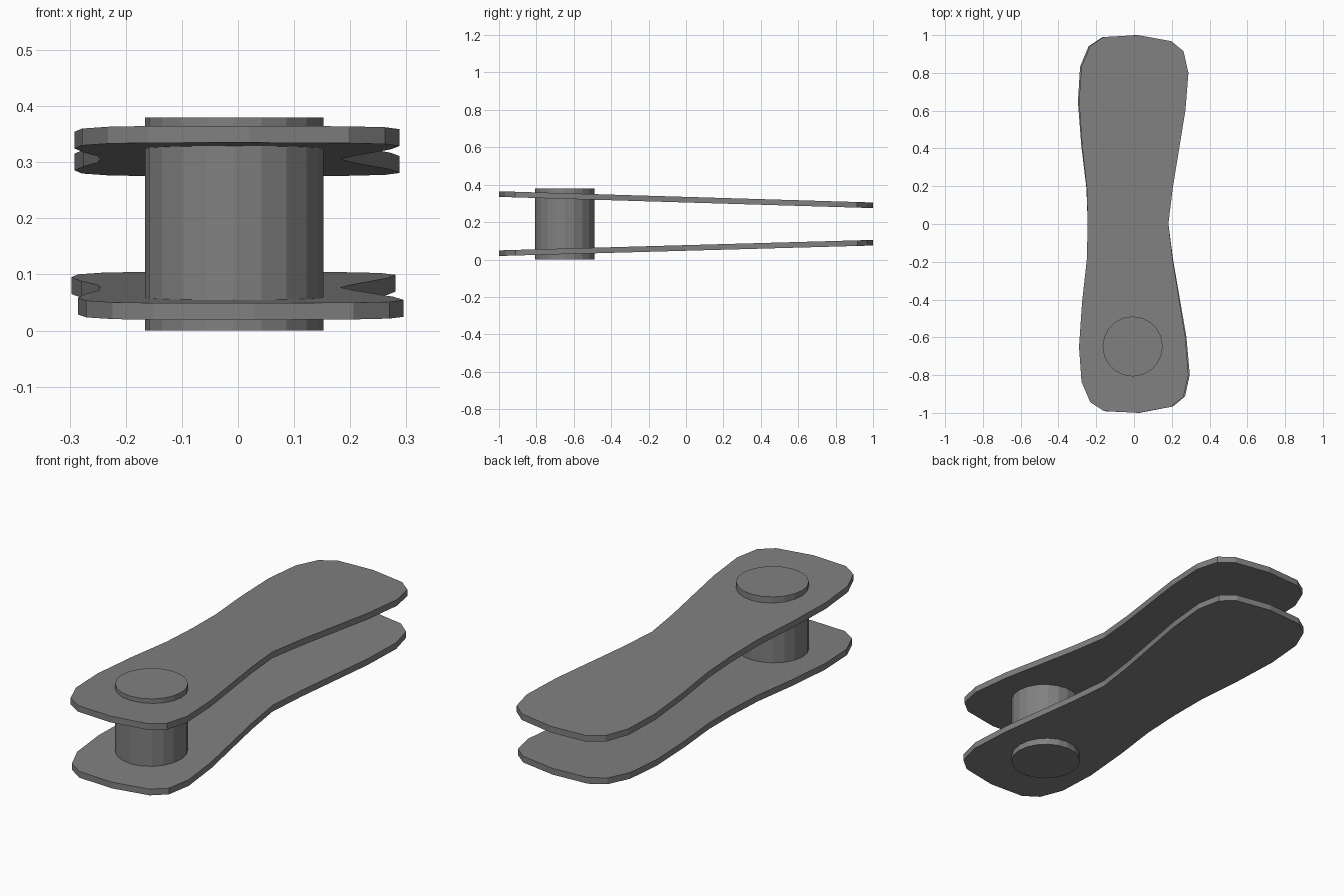
import bpy, bmesh
from mathutils import Matrix

if "Cube" in bpy.data.objects:
    bpy.data.objects.remove(bpy.data.objects["Cube"])

# Half of the waisted plate outline (back half), right waist to left waist
HALF = [(0.182, 0.0), (0.205, 0.19), (0.272, 0.60), (0.288, 0.80), (0.262, 0.915),
        (0.197, 0.968), (0.02, 1.0), (-0.16, 0.99), (-0.232, 0.943),
        (-0.278, 0.835), (-0.291, 0.65), (-0.275, 0.415), (-0.25, 0.19), (-0.245, 0.0)]
OUTLINE = HALF + [(x, -y) for x, y in reversed(HALF[1:-1])]
THICK = 0.03

dark_grey = bpy.data.materials.new("dark_grey")
dark_grey.diffuse_color = (0.216, 0.216, 0.216, 1)
dark_grey.use_nodes = True
dark_grey.node_tree.nodes["Principled BSDF"].inputs["Base Color"].default_value = dark_grey.diffuse_color


def finish(name, bm):
    bmesh.ops.recalc_face_normals(bm, faces=bm.faces)
    mesh = bpy.data.meshes.new(name)
    bm.to_mesh(mesh)
    bm.free()
    mesh.materials.append(dark_grey)
    obj = bpy.data.objects.new(name, mesh)
    bpy.context.collection.objects.link(obj)
    return obj


def plate(name, z_mid, slope, turn):
    """Extrude the outline, turn it in plan, then tilt it along y."""
    bm = bmesh.new()
    face = bm.faces.new([bm.verts.new((x, y, -THICK / 2)) for x, y in OUTLINE])
    top = bmesh.ops.extrude_face_region(bm, geom=[face])["geom"]
    bmesh.ops.translate(bm, vec=(0, 0, THICK),
                        verts=[g for g in top if isinstance(g, bmesh.types.BMVert)])
    bm.transform(Matrix.Rotation(turn, 4, "Z"))
    for v in bm.verts:
        v.co.z += z_mid + slope * v.co.y
    return finish(name, bm)


# Two jaws converging towards the back
plate("upper_plate", 0.320, -0.030, 0.0)
plate("lower_plate", 0.062, 0.028, 0.009)

# Pin through both plates near the front
bm = bmesh.new()
bmesh.ops.create_cone(bm, cap_ends=True, segments=20, radius1=0.159, radius2=0.159,
                      depth=0.38, matrix=Matrix.Translation((-0.007, -0.648, 0.19)))
finish("pivot_pin", bm)
